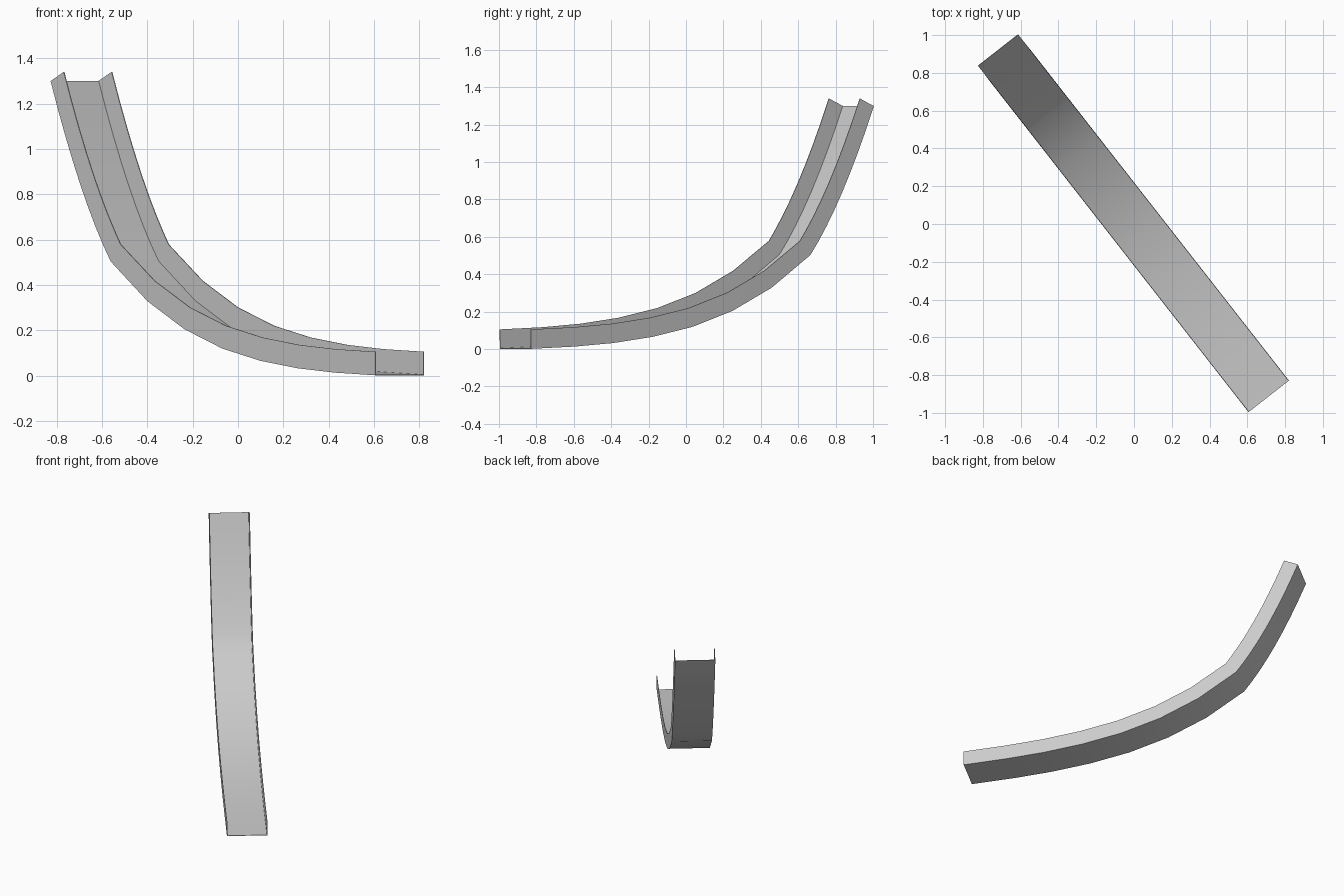
import bpy, bmesh
from mathutils import Vector

if "Cube" in bpy.data.objects:
    bpy.data.objects.remove(bpy.data.objects["Cube"])

ALONG = Vector((0.616, -0.788, 0))    # downhill direction in plan
SIDE = Vector((0.788, 0.616, 0))
UP = Vector((0, 0, 1))
HALF, WALL, THICK = 0.132, 0.101, 0.004

# floor profile (distance along, height): steep drop, then the long run-out
N = 8
path = []
for i in range(N):
    t = 1 - i / N
    path.append((-0.737 - 0.43 * t, 0.505 + 0.795 * (0.68 * t + 0.32 * t * t)))
path += [(-0.737, 0.505), (-0.474, 0.33), (-0.21, 0.207), (0.06, 0.122),
         (0.332, 0.068), (0.598, 0.035), (0.86, 0.016), (1.158, 0.004)]
pts = [ALONG * s + UP * z for s, z in path]

# channel: wall top, floor edge, floor edge, wall top at every station
bm = bmesh.new()
rings = []
for i, p in enumerate(pts):
    dirs = []
    if i > 0:
        dirs.append((p - pts[i - 1]).normalized())
    if i < len(pts) - 1:
        dirs.append((pts[i + 1] - p).normalized())
    tangent = sum(dirs, Vector()).normalized()
    if i == len(pts) - 1:
        tangent = ALONG              # run-out ends level
    normal = SIDE.cross(-tangent).normalized()
    if normal.z < 0:
        normal = -normal
    a, b = p - SIDE * HALF, p + SIDE * HALF
    rings.append([bm.verts.new(v) for v in
                  (a + normal * WALL, a, b, b + normal * WALL)])
for r0, r1 in zip(rings, rings[1:]):
    for k in range(3):
        bm.faces.new((r0[k], r1[k], r1[k + 1], r0[k + 1]))

# make the inside of the channel the front side
bm.normal_update()
if rings[0][1].link_faces[1].normal.z < 0 or bm.faces[:][1].normal.z < 0:
    bmesh.ops.reverse_faces(bm, faces=bm.faces[:])

mesh = bpy.data.meshes.new("slide_chute")
bm.to_mesh(mesh)
bm.free()
chute = bpy.data.objects.new("slide_chute", mesh)
bpy.context.collection.objects.link(chute)

# thin sheet thickness, sharp wall corners
mod = chute.modifiers.new("sheet", 'SOLIDIFY')
mod.thickness = THICK
mod.offset = -1
bpy.context.view_layer.objects.active = chute
chute.select_set(True)
bpy.ops.object.modifier_apply(modifier="sheet")
bpy.ops.object.shade_smooth_by_angle(angle=0.7)
